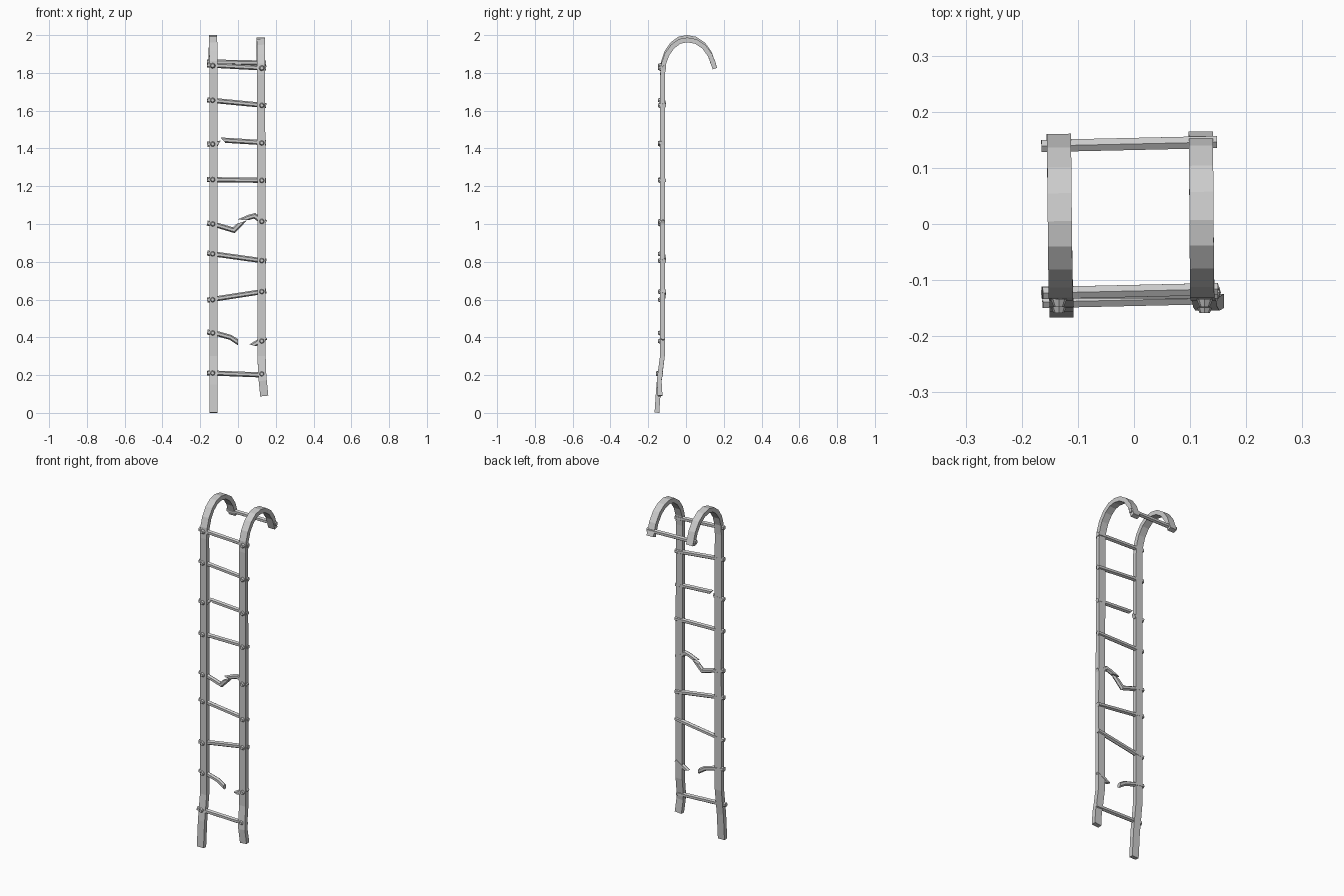
import bpy, bmesh, math
from mathutils import Vector

if "Cube" in bpy.data.objects:
    bpy.data.objects.remove(bpy.data.objects["Cube"])


def finish(bm, name):
    bmesh.ops.recalc_face_normals(bm, faces=bm.faces)
    me = bpy.data.meshes.new(name)
    bm.to_mesh(me)
    bm.free()
    ob = bpy.data.objects.new(name, me)
    bpy.context.collection.objects.link(ob)
    return ob


def sweep(name, path, profile, side, tip_start=0.0, tip_end=0.0):
    """Sweep a closed profile along a path; tips shear an end into a broken point."""
    pts = [Vector(p) for p in path]
    bm = bmesh.new()
    rings = []
    last = len(pts) - 1
    for i, p in enumerate(pts):
        a = (pts[i] - pts[max(i - 1, 0)]).normalized()
        b = (pts[min(i + 1, last)] - pts[i]).normalized()
        t = (a + b).normalized()
        miter = 1 / max(t.dot(b if i < last else a), 0.5)
        s = (side - t * side.dot(t)).normalized()
        n = t.cross(s)
        cut = -tip_start if i == 0 else tip_end if i == last else 0
        rings.append([bm.verts.new(p + s * u + n * v * miter + t * cut * v / 0.012)
                      for u, v in profile])
    k = len(profile)
    for r, q in zip(rings, rings[1:]):
        for j in range(k):
            bm.faces.new((r[j], r[(j + 1) % k], q[(j + 1) % k], q[j]))
    bm.faces.new(rings[0])
    bm.faces.new(rings[-1])
    return finish(bm, name)


X, Y = Vector((1, 0, 0)), Vector((0, 1, 0))
FLAT = [(-.0215, -.0125), (.0215, -.0125), (.0215, .0125), (-.0215, .0125)]
HEX = [(.0125 * math.cos(math.pi / 3 * i + math.pi / 6),
        .0135 * math.sin(math.pi / 3 * i + math.pi / 6)) for i in range(6)]

# Side rails with hooked tops and bent feet
hook = [(-.124, 1.80), (-.119, 1.86), (-.102, 1.91), (-.072, 1.953), (-.035, 1.98),
        (.005, 1.9875), (.05, 1.979), (.092, 1.951), (.125, 1.905), (.149, 1.836)]
left = [(-.129, -.154, 0.001), (-.129, -.144, .15), (-.129, -.135, .22), (-.129, -.125, .30),
        (-.129, -.124, 1.0)]
left += [(-.130 - .004 * i / 9, y, z) for i, (y, z) in enumerate(hook)]
right = [(.139, -.137, .09), (.131, -.142, .17), (.127, -.136, .22), (.125, -.125, .30),
         (.124, -.124, 1.0)]
right += [(.122 - .003 * i / 9, y + .004 * i / 9, z - .013) for i, (y, z) in enumerate(hook)]
sweep("left_rail", left, FLAT, X)
sweep("right_rail", right, FLAT, X)

# Whole rungs: height at left end, height at right end, depth
whole = [(1.842, 1.825, -.121), (1.657, 1.627, -.121), (1.235, 1.231, -.121),
         (.846, .803, -.121), (.597, .645, -.121), (.212, .200, -.137)]
for i, (zl, zr, y) in enumerate(whole):
    sweep(f"rung_{i + 1}", [(-.163, y - .002, zl), (.149, y + .005, zr)], HEX, Y)

# Rung joining the hook ends
sweep("hook_rung", [(-.165, .139, 1.858), (.148, .146, 1.852)], HEX, Y)

# Broken rungs: bent stubs with torn ends
yb = -.122
broken = [
    ([(-.163, 1.422), (-.100, 1.427)], 0, .008),
    ([(-.080, 1.444), (.148, 1.430)], .012, 0),
    ([(-.163, 1.005), (-.105, .992), (-.022, .967), (.020, 1.010)], 0, -.024),
    ([(.027, 1.022), (.060, 1.036), (.088, 1.043), (.118, 1.020), (.148, 1.008)], .024, 0),
    ([(-.163, .428), (-.105, .418), (-.040, .400), (.000, .374)], 0, -.008),
    ([(.078, .358), (.108, .376), (.148, .400)], .012, 0),
]
for i, (pts, a, b) in enumerate(broken):
    sweep(f"broken_rung_{i + 1}", [(x, yb, z) for x, z in pts], HEX, Y, a, b)


# Bolt heads on the rail fronts
def bolt(name, x, y, z):
    bm = bmesh.new()
    bmesh.ops.create_cone(bm, cap_ends=True, segments=8, radius1=.015, radius2=.009, depth=.014)
    for v in bm.verts:
        v.co = Vector((v.co.x + x, y - v.co.z, v.co.y + z))
    finish(bm, name)


heights_left = [1.838, 1.655, 1.423, 1.235, 1.000, .842, .599, .423, .210]
heights_right = [1.825, 1.628, 1.429, 1.231, 1.014, .806, .642, .380, .206]
for i, (zl, zr) in enumerate(zip(heights_left, heights_right)):
    y = -.1405 if zl > .3 else -.152
    bolt(f"left_bolt_{i + 1}", -.134, y, zl)
    bolt(f"right_bolt_{i + 1}", .126, y, zr)
